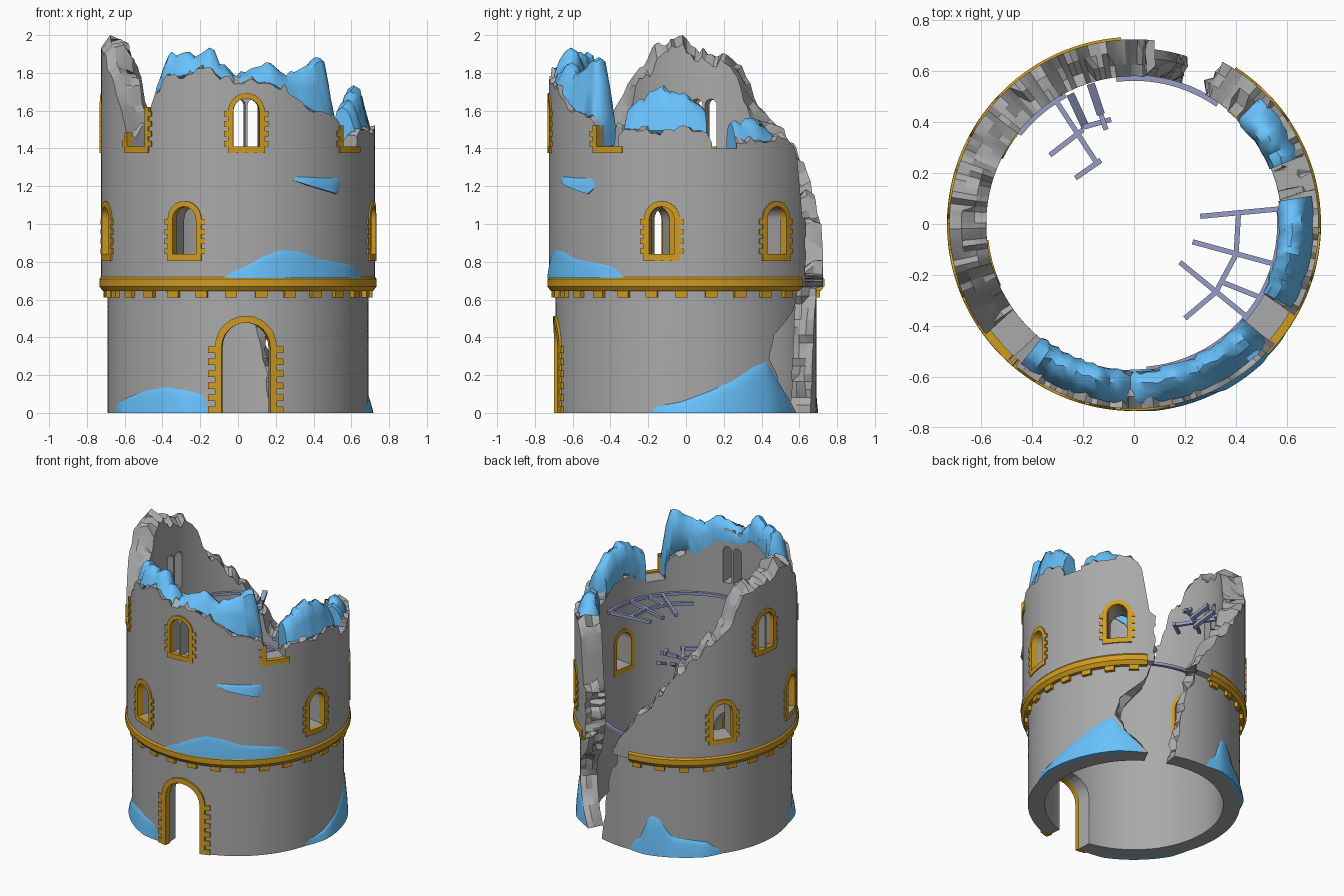
import bpy, bmesh, random
from math import sin, cos, pi, radians, degrees
from mathutils import Vector

if "Cube" in bpy.data.objects:
    bpy.data.objects.remove(bpy.data.objects["Cube"])
random.seed(4)

def mat(name, c):
    m = bpy.data.materials.new(name)
    m.diffuse_color = (*c, 1)
    m.use_nodes = True
    m.node_tree.nodes["Principled BSDF"].inputs["Base Color"].default_value = m.diffuse_color
    return m
GOLD = mat("trim_gold", (0.63, 0.33, 0.015))
BLUE = mat("cover_blue", (0.14, 0.54, 0.98))
SLATE = mat("wood_slate", (0.31, 0.34, 0.57))
GREY = mat("stone_grey", (0.40, 0.40, 0.40))

def pos(a, r, z):  # a in degrees, 0 = front, 90 = right
    return Vector((r * sin(radians(a)), -r * cos(radians(a)), z))

def lerp(tab, x, k=1):
    if x <= tab[0][0]: return tab[0][k]
    for p, q in zip(tab, tab[1:]):
        if x <= q[0]:
            return p[k] + (q[k] - p[k]) * (x - p[0]) / (q[0] - p[0])
    return tab[-1][k]

def finish(bm, name, m=None, angle=30):
    bmesh.ops.remove_doubles(bm, verts=bm.verts, dist=1e-5)
    bmesh.ops.recalc_face_normals(bm, faces=bm.faces)
    me = bpy.data.meshes.new(name)
    bm.to_mesh(me); bm.free()
    ob = bpy.data.objects.new(name, me)
    bpy.context.collection.objects.link(ob)
    if m: me.materials.append(m)
    if angle: smooth(ob, angle)
    return ob

def smooth(ob, angle):
    bpy.ops.object.select_all(action='DESELECT')
    ob.select_set(True)
    bpy.context.view_layer.objects.active = ob
    bpy.ops.object.shade_smooth_by_angle(angle=radians(angle))

def hexa(bm, p):  # box from 4 bottom + 4 top points
    v = [bm.verts.new(q) for q in p]
    for f in ((3,2,1,0), (4,5,6,7), (0,1,5,4), (1,2,6,5), (2,3,7,6), (3,0,4,7)):
        bm.faces.new([v[i] for i in f])

def arc_box(bm, a0, a1, r0, r1, z0, z1):
    c = [(a0, r0), (a1, r0), (a1, r1), (a0, r1)]
    hexa(bm, [pos(a, r, z0) for a, r in c] + [pos(a, r, z1) for a, r in c])

def sweep(bm, angles, prof):  # closed section swept round the tower axis
    rings = [[bm.verts.new(pos(a, r, z)) for r, z in prof(a)] for a in angles]
    n = len(rings[0])
    for A, B in zip(rings, rings[1:]):
        for i in range(n):
            bm.faces.new((A[i], B[i], B[(i+1) % n], A[(i+1) % n]))
    bm.faces.new(rings[0]); bm.faces.new(rings[-1])

def steps(a0, a1, d=2):
    n = max(2, round((a1 - a0) / d))
    return [a0 + (a1 - a0) * i / n for i in range(n + 1)]

# broken skyline (angle, height) and the two edges of the rear crack (height, angle)
TOP = [(-185,.74), (-181,.8), (-172,.98), (-164,1.06), (-150,1.3), (-142,1.42), (-132,1.53), (-123,1.62),
       (-119,1.72), (-114,1.82), (-106,1.87), (-94,1.9), (-86,1.93), (-80,1.9), (-73,1.85), (-65,1.74), (-58,1.6),
       (-54,1.46), (-42,1.46), (-40,1.64), (-36,1.72), (-30,1.78), (-12,1.82), (-5,1.76), (15,1.75), (25,1.67),
       (35,1.6), (47,1.55), (50,1.44), (60,1.44), (63,1.5), (98,1.5), (101,1.42), (112,1.42), (132,1.45),
       (140,1.42), (144,1.38), (148,1.05), (150,.98)]
LEFT = [(0,-198), (.3,-194), (.55,-188), (.66,-185)]
RIGHT = [(0,147), (.14,137), (.27,130), (.41,133), (.56,146), (.66,150)]
TOP_H = lambda a: lerp(TOP, a)

# ---- wall shell
N = 170
LOW = [i * .66 / 16 for i in range(17)]
UP = 16
ROWS = len(LOW) + UP

def noise(n, amp):  # stepped stone-like noise
    out = []
    while len(out) < n:
        out += [random.uniform(-amp, amp)] * random.choice((1, 2, 2, 3))
    return [o + random.uniform(-amp, amp) * .25 for o in out]

bm = bmesh.new()
def skin(radius_low, radius_up, top_amp):
    tn, ln, rn = noise(N + 1, top_amp), noise(ROWS, 1.3), noise(ROWS, 1.3)
    g = []
    for i in range(N + 1):
        u, col = i / N, []
        for j in range(ROWS):
            if j < len(LOW):
                z, r = LOW[j], radius_low
                a = lerp(LEFT, z) * (1 - u) + lerp(RIGHT, z) * u
            else:
                a, r = -185 + 335 * u, radius_up
                z = .67 + (TOP_H(a) + tn[i] * min(1, (TOP_H(a) - .67) * 4) - .67) * (j - len(LOW)) / (UP - 1)
            a += ln[j] if i == 0 else rn[j] if i == N else 0
            col.append(bm.verts.new(pos(a, r, z)))
        g.append(col)
    for i in range(N):
        for j in range(ROWS - 1):
            bm.faces.new((g[i][j], g[i+1][j], g[i+1][j+1], g[i][j+1]))
    return g
outer, inner = skin(.69, .725, .026), skin(.58, .58, .035)
loop = ([(0, j) for j in range(ROWS)] + [(i, ROWS - 1) for i in range(1, N + 1)]
        + [(N, j) for j in range(ROWS - 2, -1, -1)] + [(i, 0) for i in range(N - 1, 0, -1)])
lines = [[outer[i][j].co for i, j in loop]]
lines = [[outer[i][j] for i, j in loop]]
for t in (.33, .68):
    nz, row = noise(len(loop), .035), []
    for k, (i, j) in enumerate(loop):
        p = outer[i][j].co.lerp(inner[i][j].co, t)
        a = -185 + 335 * i / N
        if j == ROWS - 1:
            p.z += nz[k] + (.04 if -112 < a < -66 else 0)
            p.z = min(p.z, 2)
        elif j > 0:
            tang = Vector((-p.y, p.x, 0)).normalized()
            p += tang * nz[k]
        row.append(bm.verts.new(p))
    lines.append(row)
lines.append([inner[i][j] for i, j in loop])
for A, B in zip(lines, lines[1:]):
    for k in range(len(loop)):
        m = (k + 1) % len(loop)
        bm.faces.new((A[k], A[m], B[m], B[k]))
wall = finish(bm, "tower_wall", GREY, angle=0)

# ---- door and window openings
def arch(hw, z0, zs, n=12, sub=5):  # open path: up left side, over, down right side
    left = [(-hw, z0 + (zs - z0) * i / sub) for i in range(sub)]
    top = [(-hw * cos(pi * i / n), zs + hw * sin(pi * i / n)) for i in range(n + 1)]
    return left + top + [(-s, z) for s, z in reversed(left)]

def cut(bm, a, path, off=0):
    rad, tan = pos(a, 1, 0), pos(a + 90, 1, 0)
    A, B = ([bm.verts.new(rad * r + tan * (s + off) + Vector((0, 0, z))) for s, z in path] for r in (.5, .85))
    n = len(A)
    for i in range(n):
        bm.faces.new((A[i], A[(i+1) % n], B[(i+1) % n], B[i]))
    bm.faces.new(A); bm.faces.new(B)

STEP = 360 / 7
DOOR = 3.5
MID = [-23, 79.8, 131.3, -74.5, -125.7]
TWIN = [DOOR, DOOR - 2 * STEP]
BROKEN = [(DOOR - STEP, 1.48, 1.62), (DOOR + STEP, 1.52, 1.42)]
bm = bmesh.new()
cut(bm, DOOR, arch(.132, -.1, .348))
for a in MID: cut(bm, a, arch(.068, .84, 1.025))
for a in TWIN:
    for o in (-.038, .038): cut(bm, a, arch(.031, 1.4, 1.63), o)
for k in (-1, 1, 2): cut(bm, DOOR + k * STEP, arch(.068, 1.4, 1.9))
cutter = finish(bm, "opening_cutter", angle=0)
cutter.hide_render = True
bpy.context.view_layer.objects.active = wall
mod = wall.modifiers.new("openings", 'BOOLEAN')
mod.operation, mod.object, mod.solver = 'DIFFERENCE', cutter, 'EXACT'
bpy.ops.object.modifier_apply(modifier=mod.name)
bpy.data.objects.remove(cutter)
smooth(wall, 20)

# ---- stone surrounds with toothed sides
def frame(name, a, hw, w, z0, zs, r0, r1, tooth=.02, n=4, sill=True, lim=(9, 9)):
    bm = bmesh.new()
    P = lambda s, z, r: pos(a + degrees(s / abs(r1)), r, z)
    I, O = arch(hw, z0, zs), arch(hw + w, z0, zs)
    for k in range(len(I) - 1):
        mid_s, mid_z = (I[k][0] + I[k+1][0]) / 2, (I[k][1] + I[k+1][1]) / 2
        if mid_z > lim[mid_s > 0]: continue
        for X, Y, rx, ry in ((I, O, r1, r1), (I, I, r0, r1), (O, O, r0, r1)):
            bm.faces.new([bm.verts.new(P(*q)) for q in
                          ((*X[k], rx), (*X[k+1], rx), (*Y[k+1], ry), (*Y[k], ry))])
    d = lambda s: a + degrees(s / r1)
    pitch = (zs - z0) / (n - .5)
    for side in (-1, 1):
        for i in range(n):
            z = z0 + i * pitch
            if tooth and z + pitch / 2 < lim[side > 0]:
                arc_box(bm, *sorted((d(side * (hw + w * .5)), d(side * (hw + w + tooth)))), r0, r1, z, z + pitch * .55)
    if sill:
        for s in range(4):
            e = hw + w
            arc_box(bm, d(-e + e * s / 2), d(-e + e * (s + 1) / 2), r0, r1, z0 - .035, z0)
    finish(bm, name, GOLD)

frame("door_surround", DOOR, .13, .036, 0, .348, .66, .703, .036, 6, False)
for i, a in enumerate(MID):
    frame(f"middle_window_surround_{i}", a, .067, .03, .84, 1.025, .69, .733)
    frame(f"middle_window_inner_surround_{i}", a, .067, .026, .84, 1.025, .6, .575, 0, 1)
for i, a in enumerate(TWIN):
    frame(f"upper_window_surround_{i}", a, .07, .028, 1.41, 1.595, .70, .733)
for i, (a, l, r) in enumerate(BROKEN):
    frame(f"broken_window_surround_{i}", a, .068, .028, 1.41, 1.595, .70, .733, lim=(l, r))

# ---- cornice with corbels
bm = bmesh.new()
sweep(bm, steps(-176, 147, 2.5), lambda a: [(.68,.645), (.715,.645), (.734,.67), (.734,.708), (.724,.722), (.68,.722)])
finish(bm, "cornice", GOLD)
bm = bmesh.new()
for k in range(25):
    a = -172 + k * 13
    arc_box(bm, a - 2.6, a + 2.6, .68, .713, .612, .648)
finish(bm, "corbels", GOLD, 0)

# ---- blue covering along the broken top
CAPS = [[(-39,1.78), (-35,1.9), (-26,1.9), (-20,1.88), (-14,1.95), (-9,1.86), (0,1.78), (8,1.85), (16,1.84),
         (25,1.79), (34,1.82), (40,1.88), (45,1.89), (49,1.6)],
        [(62,1.6), (70,1.67), (76,1.73), (85,1.71), (93,1.68), (99,1.6)],
        [(112,1.53), (118,1.55), (126,1.55), (135,1.48)]]
for i, tab in enumerate(CAPS):
    def section(a):
        h, t = TOP_H(a), lerp(tab, a) + random.uniform(-.018, .018)
        j = random.uniform(-.008, .008)
        low = max(h - .06, t - .22)
        return [(.574, low), (.572 + j, (low + t) / 2), (.592, t - .02), (.625 + j, t), (.658, t - .02),
                (.68 + j, (h + t) / 2), (.705, h - .005), (.66, h - .06)]
    bm = bmesh.new()
    sweep(bm, steps(tab[0][0], tab[-1][0], 2.5), section)
    finish(bm, f"top_cover_{i}", BLUE, 50)

# ---- blue patches on the wall: (angle, bottom, top), wall radius, bulge
PATCHES = {
    "base_patch_left": ([(-72,0,.03), (-62,0,.07), (-45,0,.12), (-33,0,.14), (-22,0,.12), (-12,0,.1)], .69, .025),
    "base_patch_right": ([(73,0,.03), (88,0,.06), (101,0,.12), (112,0,.18), (121,0,.25), (128,0,.28),
                          (133,0,.2), (140,0,.1), (146,0,.02)], .69, .03),
    "base_patch_back": ([(-178,0,.02), (-170,0,.12), (-165,0,.28), (-160,0,.27), (-153,0,.14), (-143,0,.12),
                         (-134,0,.1), (-124,0,.01)], .69, .03),
    "ledge_patch": ([(-9,.715,.725), (2,.715,.77), (10,.715,.83), (18,.715,.87), (27,.715,.86), (36,.715,.82),
                     (48,.715,.8), (58,.715,.78), (66,.715,.725)], .725, .016),
    "wall_patch": ([(23,1.235,1.25), (30,1.205,1.25), (38,1.18,1.245), (45,1.16,1.245), (49,1.2,1.245)], .725, .022)}
for name, (tab, rw, bulge) in PATCHES.items():
    bm = bmesh.new()
    A = steps(tab[0][0], tab[-1][0])
    rows = []
    for k, a in enumerate(A):
        u = k / (len(A) - 1)
        side = min(1, 5 * u, 5 * (1 - u))
        b, t = lerp(tab, a, 1), lerp(tab, a, 2)
        rows.append([bm.verts.new(pos(a, rw - .003 + bulge * side * f, b + (t - b) * v))
                     for v, f in ((0, 0), (0, 1), (.35, .8), (.7, .5), (.92, .3), (1, 0))])
    for R, S in zip(rows, rows[1:]):
        for j in range(5):
            bm.faces.new((R[j], S[j], S[j+1], R[j+1]))
    finish(bm, name, BLUE, 40)

# ---- floor remains: wall strips and broken joists
bm = bmesh.new()
for a0, a1, z in ((5, 97, 1.3), (-152, -128, 1.3), (145, 187, .74)):
    sweep(bm, steps(a0, a1, 4), lambda a: [(.562, z - .01), (.585, z - .01), (.585, z + .01), (.562, z + .01)])
finish(bm, "floor_strips", SLATE)

def beam(bm, x0, y0, x1, y1, z0=1.3, z1=1.3, w=.01, h=.011):
    p, q = Vector((x0, y0, z0)), Vector((x1, y1, z1))
    s = Vector((p.y - q.y, q.x - p.x, 0)).normalized() * w
    u = Vector((0, 0, h))
    hexa(bm, [p - s - u, q - s - u, q + s - u, p + s - u, p - s + u, q - s + u, q + s + u, p + s + u])
bm = bmesh.new()
for b in ((.26,.03,.58,.06), (.23,-.07,.56,-.16), (.41,.04,.4,-.13), (.4,-.12,.32,-.27), (.18,-.15,.45,-.37),
          (.2,-.37,.33,-.26), (.35,-.23,.5,-.29)):
    beam(bm, *b)
finish(bm, "joists_right", SLATE, 0)
bm = bmesh.new()
for b in ((-.31,.49,-.14,.23), (-.33,.27,-.2,.37), (-.23,.18,-.13,.25), (-.2,.38,-.09,.41,1.31,1.32),
          (-.25,.51,-.19,.38,1.32,1.24,.016), (-.17,.55,-.13,.43,1.32,1.26,.016), (-.11,.37,-.13,.43,1.33,1.33)):
    beam(bm, *b)
finish(bm, "joists_left", SLATE, 0)
